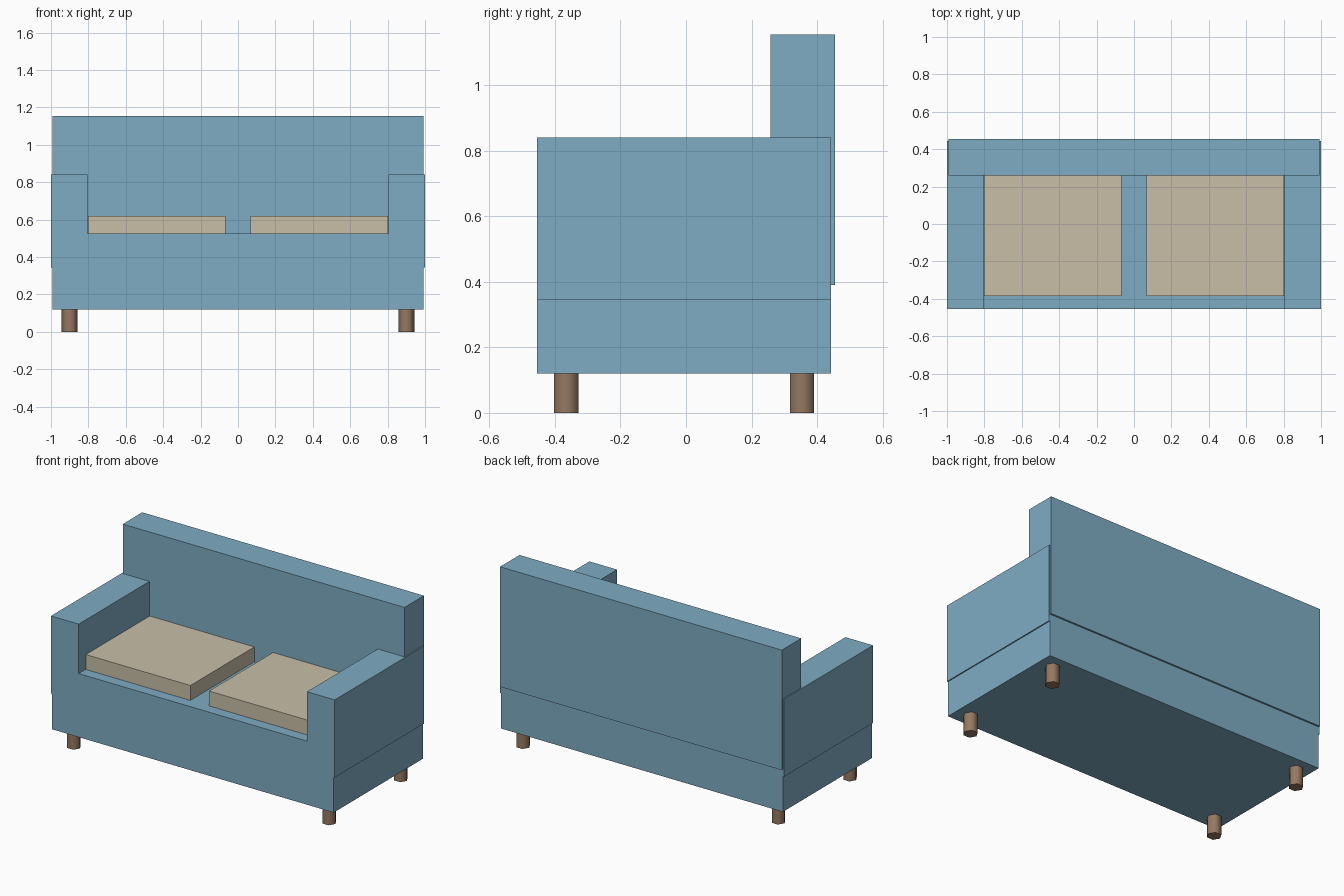
import bpy
import math

cube = bpy.data.objects.get("Cube")
if cube:
    bpy.data.objects.remove(cube, do_unlink=True)


def make_material(name, color):
    mat = bpy.data.materials.new(name)
    mat.use_nodes = True
    rgba = (*color, 1.0)
    mat.diffuse_color = rgba
    mat.node_tree.nodes["Principled BSDF"].inputs["Base Color"].default_value = rgba
    return mat


blue = make_material("blue fabric", (0.21, 0.41, 0.55))
beige = make_material("beige fabric", (0.58, 0.52, 0.39))
wood = make_material("brown wood", (0.30, 0.19, 0.12))


def box(name, x, y, z, mat):
    """Box given its (min, max) range on each axis."""
    ranges = (x, y, z)
    bpy.ops.mesh.primitive_cube_add(size=1, location=[(a + b) / 2 for a, b in ranges])
    obj = bpy.context.object
    obj.name = name
    obj.scale = [b - a for a, b in ranges]
    bpy.ops.object.transform_apply(location=False, rotation=False, scale=True)
    obj.data.materials.append(mat)


def leg(name, x, y):
    """Six-sided peg with smooth sides and crisp ends."""
    bpy.ops.mesh.primitive_cylinder_add(vertices=6, radius=0.043, depth=0.13,
                                        location=(x, y, 0.065),
                                        rotation=(0, 0, math.radians(30)))
    obj = bpy.context.object
    obj.name = name
    obj.data.materials.append(wood)
    bpy.ops.object.shade_smooth_by_angle(angle=math.radians(65))


# Base and backrest
box("seat_base", (-0.993, 0.993), (-0.455, 0.443), (0.12, 0.525), blue)
box("backrest", (-0.993, 0.993), (0.258, 0.454), (0.39, 1.155), blue)

# Arms, cushions and legs on both sides
for side, s in (("left", 1), ("right", -1)):
    def span(a, b):
        return tuple(sorted((s * a, s * b)))

    box(side + "_arm", span(0.805, 1.0), (-0.455, 0.443), (0.345, 0.84), blue)
    box(side + "_cushion", span(0.066, 0.803), (-0.385, 0.27), (0.515, 0.62), beige)
    leg("front_" + side + "_leg", s * 0.9, -0.366)
    leg("back_" + side + "_leg", s * 0.9, 0.354)
